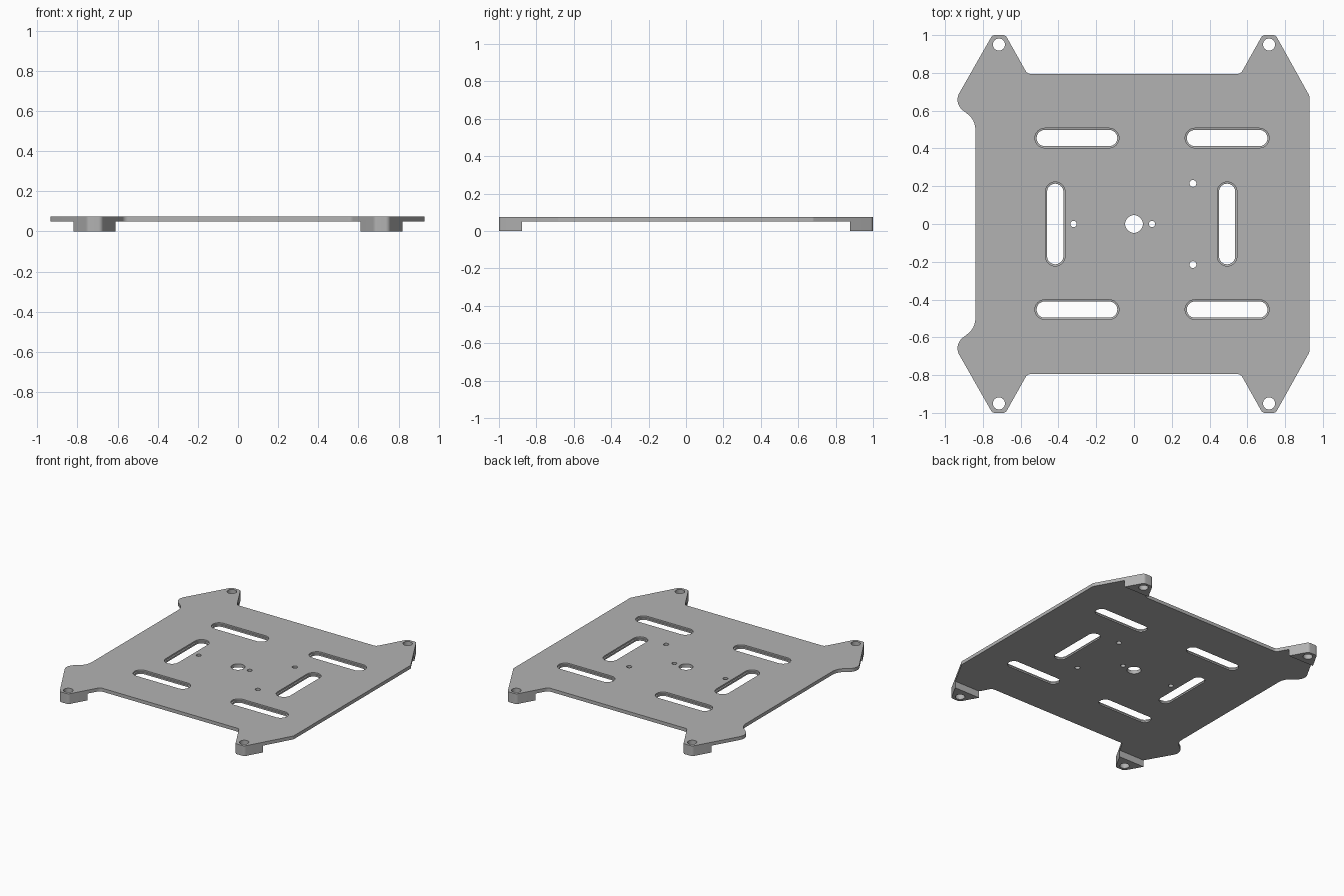
import bpy, bmesh
from math import sin, cos, pi, tan
from mathutils import Vector

if "Cube" in bpy.data.objects:
    bpy.data.objects.remove(bpy.data.objects["Cube"])

TOP, UNDER, FOOT_Y = 0.075, 0.05, 0.877

grey = bpy.data.materials.new("plain grey")
grey.use_nodes = True
grey.diffuse_color = (0.45, 0.45, 0.45, 1)
grey.node_tree.nodes["Principled BSDF"].inputs["Base Color"].default_value = grey.diffuse_color


def rounded(corners, steps=8):
    """Polygon outline with an arc of the given radius at each corner (x, y, r)."""
    pts = []
    for i, (x, y, r) in enumerate(corners):
        p = Vector((x, y))
        a = (Vector(corners[i - 1][:2]) - p).normalized()
        b = (Vector(corners[(i + 1) % len(corners)][:2]) - p).normalized()
        half = a.angle(b) / 2
        centre = p + (a + b).normalized() * (r / sin(half))
        start = p + a * (r / tan(half)) - centre
        end = p + b * (r / tan(half)) - centre
        for k in range(steps + 1):
            pts.append(centre + start.lerp(end, k / steps).normalized() * r)
    return pts


def slot(x, y, straight, radius, upright=False, steps=16):
    """Anticlockwise stadium outline; with no straight part it is a circle."""
    pts = []
    for side in (1, -1):
        for k in range(steps + (straight > 0)):
            t = pi * k / steps - pi / 2
            u, v = side * (straight / 2 + radius * cos(t)), side * radius * sin(t)
            pts.append((x - v, y + u) if upright else (x + u, y + v))
    return pts


def loft(bm, layers):
    """Closed solid through matching anticlockwise outlines (z, points), bottom first."""
    rings = [[bm.verts.new((p[0], p[1], z)) for p in pts] for z, pts in layers]
    n = len(rings[0])
    for low, high in zip(rings, rings[1:]):
        for i in range(n):
            j = (i + 1) % n
            bm.faces.new((low[i], low[j], high[j], high[i]))
    bm.faces.new(rings[0][::-1])
    bm.faces.new(rings[-1])


def make(name, bm):
    bm.normal_update()
    mesh = bpy.data.meshes.new(name)
    bm.to_mesh(mesh)
    bm.free()
    mesh.materials.append(grey)
    ob = bpy.data.objects.new(name, mesh)
    bpy.context.collection.objects.link(ob)
    return ob


# Plate outline: back half, then mirrored to the front
half = [(0.928, 0.68, 0.02), (0.75, 1, 0.025), (0.68, 1, 0.025), (0.565, 0.795, 0.03),
        (-0.565, 0.795, 0.03), (-0.68, 1, 0.025), (-0.75, 1, 0.025),
        (-0.955, 0.64, 0.07), (-0.84, 0.55, 0.1)]
outline = rounded(half + [(x, -y, r) for x, y, r in reversed(half)])
bm = bmesh.new()
loft(bm, [(0, outline), (TOP, outline)])
plate = make("mounting_plate", bm)

# Relief under the plate, leaving the four corner feet
bm = bmesh.new()
box = [(-2, -FOOT_Y), (2, -FOOT_Y), (2, FOOT_Y), (-2, FOOT_Y)]
loft(bm, [(-1, box), (UNDER, box)])
relief = make("underside_relief_cutter", bm)

# Round holes: corner screws, centre bore and small pilot holes
bm = bmesh.new()
holes = [(sx * 0.715, sy * 0.95, 0.032) for sx in (1, -1) for sy in (1, -1)]
holes += [(0, 0, 0.047), (-0.32, 0, 0.017), (0.095, 0, 0.017),
          (0.312, 0.215, 0.018), (0.312, -0.215, 0.018)]
for x, y, r in holes:
    ring = slot(x, y, 0, r)
    loft(bm, [(-1, ring), (1, ring)])

# Long slots, slightly wider at the top
slots = [(x, y, False) for x in (-0.302, 0.493) for y in (0.455, -0.453)]
slots += [(x, 0, True) for x in (-0.417, 0.493)]
for x, y, upright in slots:
    wide = slot(x, y, 0.341, 0.052, upright)
    narrow = slot(x, y, 0.341, 0.043, upright)
    loft(bm, [(-1, narrow), (0.062, narrow), (0.064, wide), (1, wide)])
openings = make("openings_cutter", bm)

# Cut the plate, then drop the cutters
bpy.ops.object.select_all(action="DESELECT")
plate.select_set(True)
bpy.context.view_layer.objects.active = plate
for cutter in (relief, openings):
    cutter.hide_render = True
    mod = plate.modifiers.new(cutter.name, "BOOLEAN")
    mod.operation, mod.solver, mod.object = "DIFFERENCE", "EXACT", cutter
    bpy.ops.object.modifier_apply(modifier=mod.name)
    bpy.data.objects.remove(cutter)

# Smooth the curved walls, keep the rims sharp
bpy.ops.object.shade_smooth_by_angle(angle=pi / 6)
